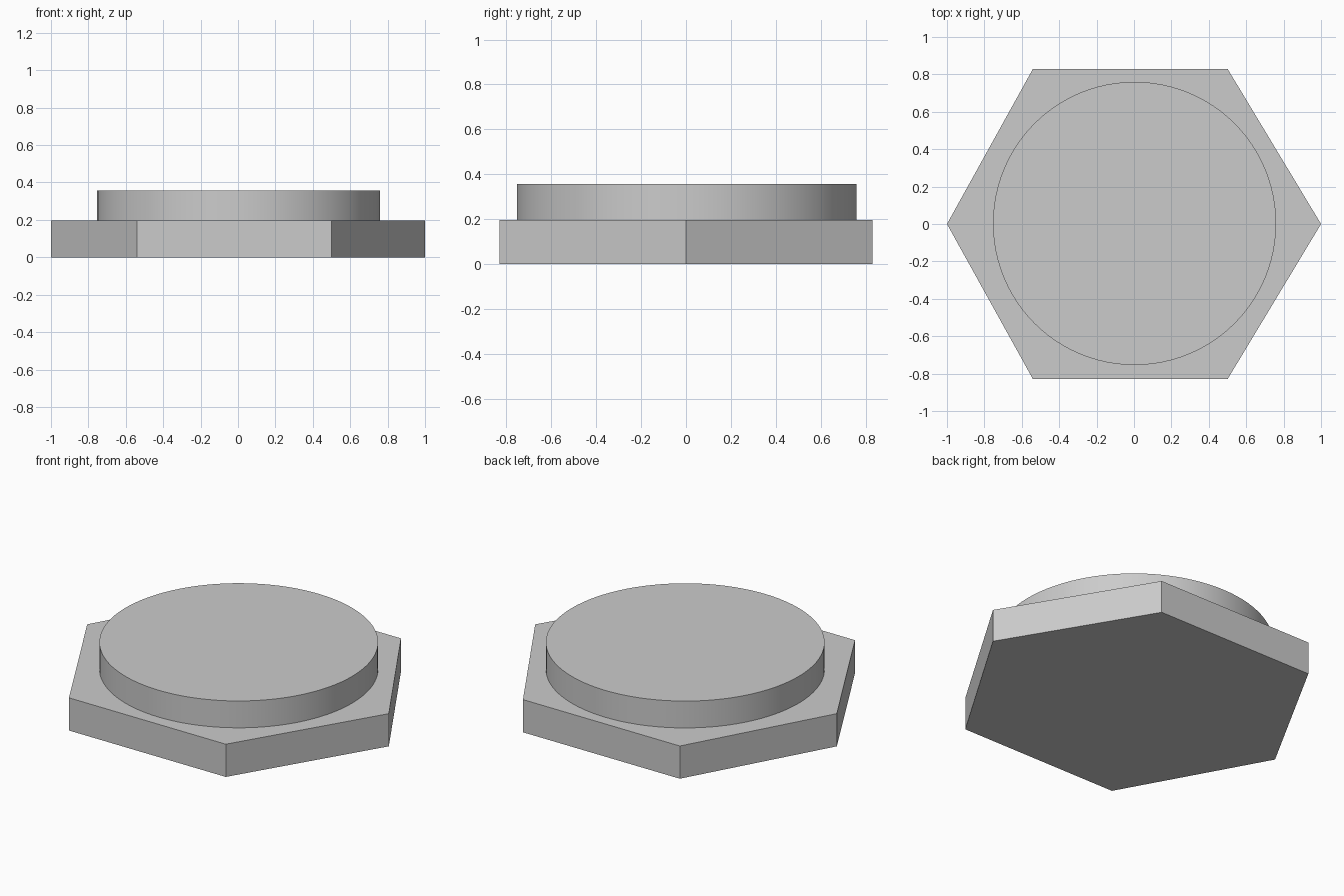
import bpy
import bmesh
import math

cube = bpy.data.objects.get("Cube")
if cube:
    bpy.data.objects.remove(cube, do_unlink=True)

# Single plain grey for both parts
grey = bpy.data.materials.new("light_grey")
grey.use_nodes = True
colour = (0.6, 0.6, 0.6, 1)
grey.diffuse_color = colour
grey.node_tree.nodes["Principled BSDF"].inputs["Base Color"].default_value = colour


def prism(name, outline, bottom, top):
    """Extrude a flat outline upward into a closed solid."""
    bm = bmesh.new()
    face = bm.faces.new([bm.verts.new((x, y, bottom)) for x, y in outline])
    result = bmesh.ops.extrude_face_region(bm, geom=[face], use_keep_orig=True)
    moved = [v for v in result["geom"] if isinstance(v, bmesh.types.BMVert)]
    bmesh.ops.translate(bm, verts=moved, vec=(0, 0, top - bottom))
    bmesh.ops.recalc_face_normals(bm, faces=bm.faces)
    mesh = bpy.data.meshes.new(name)
    bm.to_mesh(mesh)
    bm.free()
    mesh.materials.append(grey)
    obj = bpy.data.objects.new(name, mesh)
    bpy.context.collection.objects.link(obj)
    return obj


# Slightly uneven six-sided base plate
hexagon = [(-1, 0), (-0.54, -0.83), (0.5, -0.83),
           (1, 0), (0.5, 0.83), (-0.54, 0.83)]
prism("hexagonal_base", hexagon, 0, 0.196)

# Round raised disc, a hair off centre
radius, centre, sides = 0.757, 0.003, 96
angles = [math.tau * i / sides for i in range(sides)]
circle = [(centre + radius * math.cos(a), centre + radius * math.sin(a)) for a in angles]
disc = prism("round_disc", circle, 0.196, 0.357)

# Smooth rim with sharp top and bottom edges
bpy.ops.object.select_all(action="DESELECT")
disc.select_set(True)
bpy.context.view_layer.objects.active = disc
bpy.ops.object.shade_smooth_by_angle(angle=math.radians(30))
